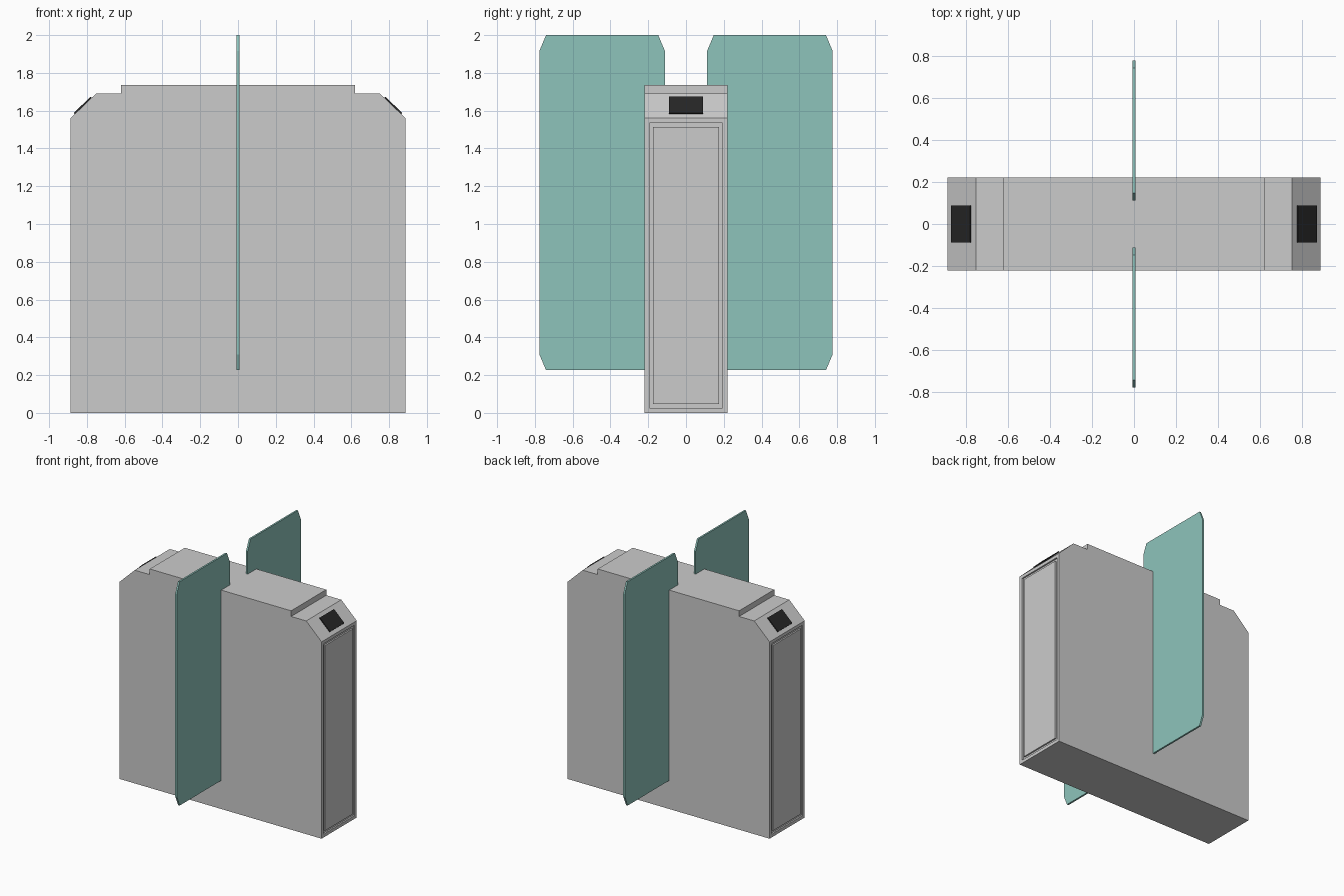
import bpy
import bmesh
from mathutils import Matrix, Vector
from math import atan2

if "Cube" in bpy.data.objects:
    bpy.data.objects.remove(bpy.data.objects["Cube"])


def material(name, color):
    mat = bpy.data.materials.new(name)
    mat.diffuse_color = color
    mat.use_nodes = True
    mat.node_tree.nodes["Principled BSDF"].inputs["Base Color"].default_value = mat.diffuse_color
    return mat


def add_object(name, bm, mat=None):
    bmesh.ops.recalc_face_normals(bm, faces=bm.faces)
    mesh = bpy.data.meshes.new(name)
    bm.to_mesh(mesh)
    bm.free()
    obj = bpy.data.objects.new(name, mesh)
    bpy.context.collection.objects.link(obj)
    if mat:
        mesh.materials.append(mat)
    return obj


def prism(points, depth):
    """Extrude a closed 3D outline along a vector."""
    bm = bmesh.new()
    face = bm.faces.new([bm.verts.new(p) for p in points])
    ext = bmesh.ops.extrude_face_region(bm, geom=[face], use_keep_orig=True)
    verts = [v for v in ext["geom"] if isinstance(v, bmesh.types.BMVert)]
    bmesh.ops.translate(bm, verts=verts, vec=depth)
    bmesh.ops.recalc_face_normals(bm, faces=bm.faces)
    return bm


def box(name, size, matrix, mat=None):
    bm = bmesh.new()
    bmesh.ops.create_cube(bm, size=1, matrix=matrix @ Matrix.Diagonal((*size, 1)))
    return add_object(name, bm, mat)


glass = material("teal_glass", (0.27, 0.55, 0.50, 1))
black = material("black_screen", (0.02, 0.02, 0.02, 1))

W, D = 0.887, 0.22  # half length and half depth of the cabinet

# Cabinet: stepped, chamfered profile run through the depth
half = [(W, 0), (W, 1.56), (0.752, 1.69), (0.62, 1.69), (0.62, 1.735)]
outline = half + [(-x, z) for x, z in reversed(half)]
bm = prism([(x, -D, z) for x, z in outline], (0, 2 * D, 0))

# Recess in each end face
ends = [f for f in bm.faces if abs(f.normal.x) > 0.99 and f.calc_area() > 0.5]
for face in ends:
    bmesh.ops.inset_region(bm, faces=[face], thickness=0.036)
    bmesh.ops.inset_region(bm, faces=[face], thickness=0.0, depth=-0.012)
add_object("cabinet", bm)

for side, label in ((1, "right"), (-1, "left")):
    # Door panel sitting in the recess, leaving a narrow groove
    box(label + "_door_panel", (0.014, 2 * D - 0.092, 1.468),
        Matrix.Translation((side * (W - 0.007), 0, 0.78)))

    # Reader screen lying on the chamfer
    tilt = Matrix.Rotation(side * atan2(0.13, 0.135), 4, "Y")
    normal = Vector((side * 0.13, 0, 0.135)).normalized()
    pos = Vector((side * 0.8195, 0, 1.625)) + normal * 0.002
    box(label + "_screen", (0.125, 0.178, 0.012),
        Matrix.Translation(pos) @ tilt, black)

# Glass wings with clipped corners
for side, label in ((1, "back"), (-1, "front")):
    y0, y1, z0, z1, cy, cz = 0.112, 0.776, 0.226, 2.0, 0.035, 0.083
    wing = [(y0 + cy, z0), (y1 - cy, z0), (y1, z0 + cz), (y1, z1 - cz),
            (y1 - cy, z1), (y0 + cy, z1), (y0, z1 - cz), (y0, z0 + cz)]
    add_object(label + "_glass_wing",
               prism([(-0.007, side * y, z) for y, z in wing], (0.014, 0, 0)), glass)
